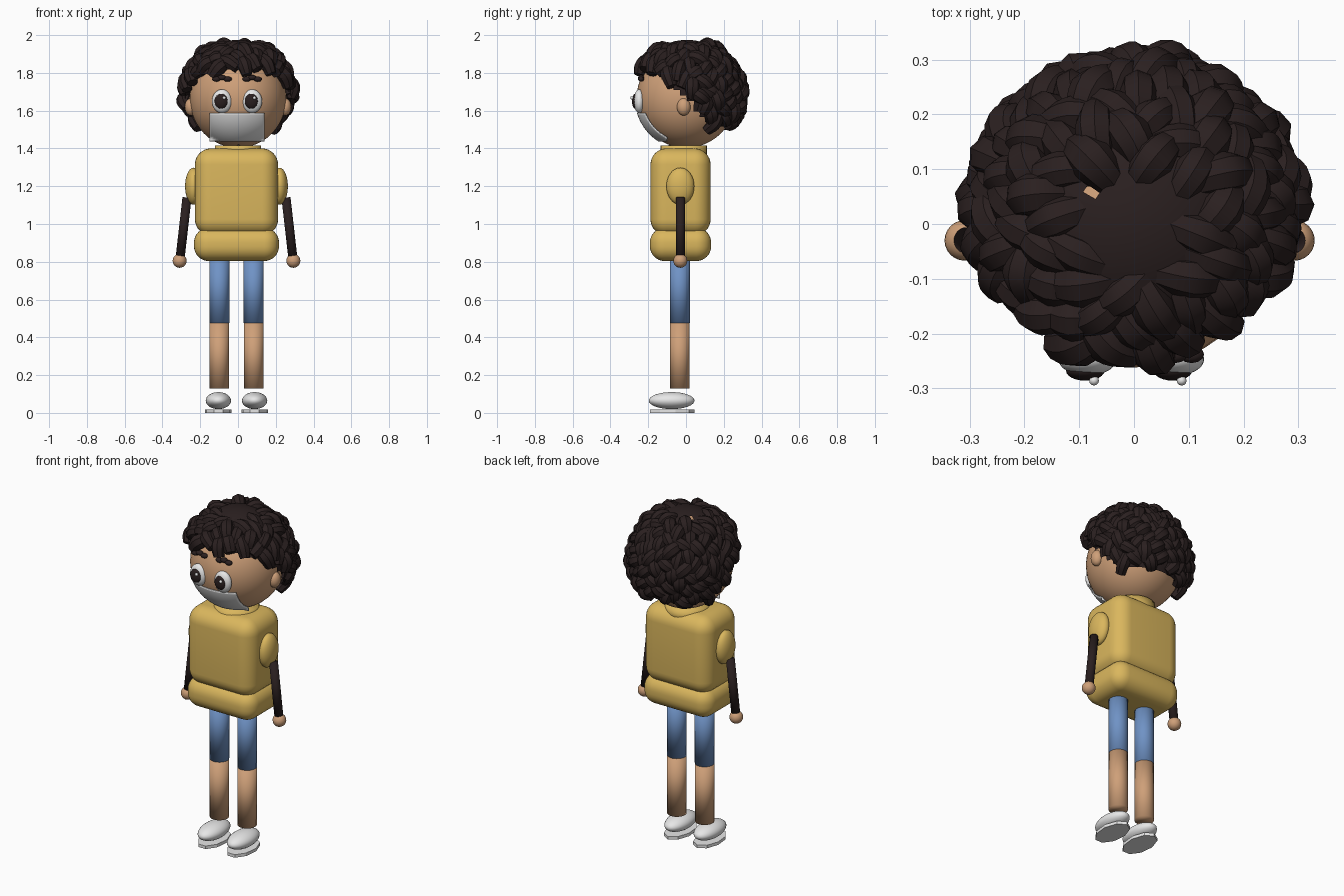
import bpy, bmesh, math, random
from mathutils import Vector, Matrix

if "Cube" in bpy.data.objects:
    bpy.data.objects.remove(bpy.data.objects["Cube"])
random.seed(7)


def material(name, rgb):
    m = bpy.data.materials.new(name)
    m.use_nodes = True
    m.diffuse_color = (*rgb, 1)
    m.node_tree.nodes["Principled BSDF"].inputs["Base Color"].default_value = (*rgb, 1)
    return m


HAIR = material("dark_brown", (0.023, 0.014, 0.014))
GOLD = material("mustard_yellow", (0.70, 0.47, 0.11))
SKIN = material("warm_skin", (0.62, 0.35, 0.19))
BLUE = material("denim_blue", (0.16, 0.29, 0.56))
WHITE = material("white", (0.80, 0.80, 0.80))


def finish(name, bm, mat, smooth=True):
    me = bpy.data.meshes.new(name)
    bmesh.ops.recalc_face_normals(bm, faces=bm.faces)
    for f in bm.faces:
        f.smooth = smooth
    bm.to_mesh(me)
    bm.free()
    me.materials.append(mat)
    ob = bpy.data.objects.new(name, me)
    bpy.context.collection.objects.link(ob)
    return ob


def ball(name, loc, size, mat, seg=32):
    bm = bmesh.new()
    bmesh.ops.create_uvsphere(bm, u_segments=seg, v_segments=seg // 2, radius=1,
                              matrix=Matrix.LocRotScale(Vector(loc), None, Vector(size)))
    return finish(name, bm, mat)


def rod(name, a, b, radius, mat, sides=32, stretch=1, smooth=True):
    a, b = Vector(a), Vector(b)
    bm = bmesh.new()
    turn = Vector((0, 0, 1)).rotation_difference(b - a)
    bmesh.ops.create_cone(bm, cap_ends=True, segments=sides, radius1=radius, radius2=radius,
                          depth=(b - a).length,
                          matrix=Matrix.LocRotScale((a + b) / 2, turn, Vector((1, stretch, 1))))
    return finish(name, bm, mat, smooth)


def soft_box(name, loc, size, mat, bevel):
    bm = bmesh.new()
    bmesh.ops.create_cube(bm, size=1, matrix=Matrix.LocRotScale(Vector(loc), None, Vector(size)))
    bmesh.ops.bevel(bm, geom=bm.edges[:], offset=bevel, segments=8, profile=0.5, affect='EDGES')
    return finish(name, bm, mat)


# Jumper
soft_box("jumper_body", (-0.008, -0.029, 1.17), (0.44, 0.318, 0.46), GOLD, 0.085)
soft_box("jumper_hem", (-0.008, -0.029, 0.892), (0.45, 0.324, 0.176), GOLD, 0.078)
rod("collar", (0, -0.012, 1.34), (0, -0.012, 1.415), 0.122, GOLD)

# Limbs, offset slightly to the model's right
MID = -0.008
for side, word in ((-1, "right"), (1, "left")):
    def px(x):
        return MID + side * x
    ball(word + "_sleeve", (px(0.228), -0.03, 1.2), (0.044, 0.074, 0.098), GOLD)
    rod(word + "_arm", (px(0.262), -0.03, 1.14), (px(0.299), -0.03, 0.815), 0.024, HAIR)
    ball(word + "_hand", (px(0.301), -0.03, 0.805), (0.037,) * 3, SKIN, 24)
    lx = px(0.091)
    rod(word + "_trouser_leg", (lx, -0.033, 0.475), (lx, -0.033, 0.84), 0.053, BLUE)
    rod(word + "_shin", (lx, -0.033, 0.13), (lx, -0.033, 0.476), 0.0525, SKIN)
    sx = px(0.096)
    ball(word + "_shoe", (sx, -0.076, 0.065), (0.067, 0.121, 0.045), WHITE)
    rod(word + "_sole", (sx, -0.076, 0.0), (sx, -0.076, 0.018), 0.071, WHITE, 9, 1.7, False)

# Head
HEAD = Vector((0, 0, 1.665))
R = 0.262
ball("head", HEAD, (0.256, R, R), SKIN, 48)
ball("mouth", (0.003, -0.085, 1.416), (0.008, 0.008, 0.006), HAIR, 12)
for side, word in ((-1, "right"), (1, "left")):
    ball(word + "_ear", (side * 0.25, -0.012, 1.62), (0.032, 0.036, 0.046), SKIN, 24)
    ex = -0.005 + side * 0.08
    ball(word + "_eye", (ex, -0.247, 1.65), (0.053, 0.03, 0.063), WHITE)
    ball(word + "_pupil", (ex - 0.004, -0.268, 1.65), (0.035, 0.018, 0.04), HAIR, 24)
    ball(word + "_eye_glint", (ex + 0.012, -0.286, 1.668), (0.009,) * 3, WHITE, 12)
    for k in (-1, 0, 1):
        ball(word + "_brow", (ex + k * 0.03, -0.238, 1.775 - abs(k) * 0.008),
             (0.023, 0.016, 0.014), HAIR, 12)

# Face mask: grid wrapped on the head, its lower corners standing off the jaw
bm = bmesh.new()
bmesh.ops.create_grid(bm, x_segments=24, y_segments=16, size=1)
for v in bm.verts:
    x, z = -0.005 + v.co.x * 0.145, 1.513 + v.co.y * 0.075
    dz = z - HEAD.z
    depth = (R + 0.006) ** 2 - x * x - dz * dz
    v.co = (x, -math.sqrt(max(depth, 0.01)), z)
mask = finish("face_mask", bm, WHITE)
solid = mask.modifiers.new("thickness", 'SOLIDIFY')
solid.thickness = 0.006
solid.offset = 0

# Hair
LINE = [(-0.4, 1.80), (-0.2, 1.80), (-0.08, 1.74), (0.04, 1.62), (0.13, 1.51), (0.4, 1.51)]


def hairline(y):
    for (y0, z0), (y1, z1) in zip(LINE, LINE[1:]):
        if y <= y1:
            return z0 + (z1 - z0) * max(0, y - y0) / (y1 - y0)
    return LINE[-1][1]


# Scalp cap with a small parting hole
CENTRE = Vector((0, 0.005, 1.68))
bm = bmesh.new()
bmesh.ops.create_uvsphere(bm, u_segments=48, v_segments=32, radius=1,
                          matrix=Matrix.LocRotScale(CENTRE, None, Vector((0.28, 0.28, 0.295))))
gone = []
for f in bm.faces:
    c = f.calc_center_median()
    hole = c.z > 1.8 and (c.xy - Vector((-0.07, 0.07))).length < 0.024
    if hole or c.z < hairline(c.y) + 0.01:
        gone.append(f)
bmesh.ops.delete(bm, geom=gone, context='FACES')
finish("hair_cap", bm, HAIR)

# Curls: short arched tubes spread over the cap
curls = bpy.data.curves.new("hair_curls", 'CURVE')
curls.dimensions = '3D'
curls.bevel_depth = 0.042
curls.bevel_resolution = 2
curls.resolution_u = 5
curls.use_fill_caps = True
COUNT = 260
for i in range(COUNT):
    h = 1 - 2 * (i + 0.5) / COUNT
    a = i * math.pi * (3 - math.sqrt(5))
    w = math.sqrt(1 - h * h)
    n = Vector((w * math.cos(a), w * math.sin(a), h))
    p = CENTRE + n * 0.287
    if p.z < hairline(p.y) + 0.025 or w < 0.4:
        continue
    down = (Vector((0, 0, -1)) + n * n.z).normalized()
    t = Matrix.Rotation(random.uniform(-1.1, 1.1), 3, n) @ down
    reach = random.uniform(0.045, 0.065)
    lift = random.uniform(-0.008, 0.012)
    s = curls.splines.new('BEZIER')
    s.bezier_points.add(2)
    pts = (p - t * reach - n * 0.03, p + n * lift, p + t * reach - n * 0.012)
    for bp, co, r in zip(s.bezier_points, pts, (0.75, 1.0, 0.72)):
        bp.co = co
        bp.radius = r * random.uniform(0.85, 1.05)
        bp.handle_left_type = bp.handle_right_type = 'AUTO'
curls.materials.append(HAIR)
hair = bpy.data.objects.new("hair_curls", curls)
bpy.context.collection.objects.link(hair)

# Curls become a mesh with crisp cut ends
bpy.ops.object.select_all(action='DESELECT')
hair.select_set(True)
bpy.context.view_layer.objects.active = hair
bpy.ops.object.convert(target='MESH')
bpy.ops.object.shade_smooth_by_angle(angle=math.radians(40))
